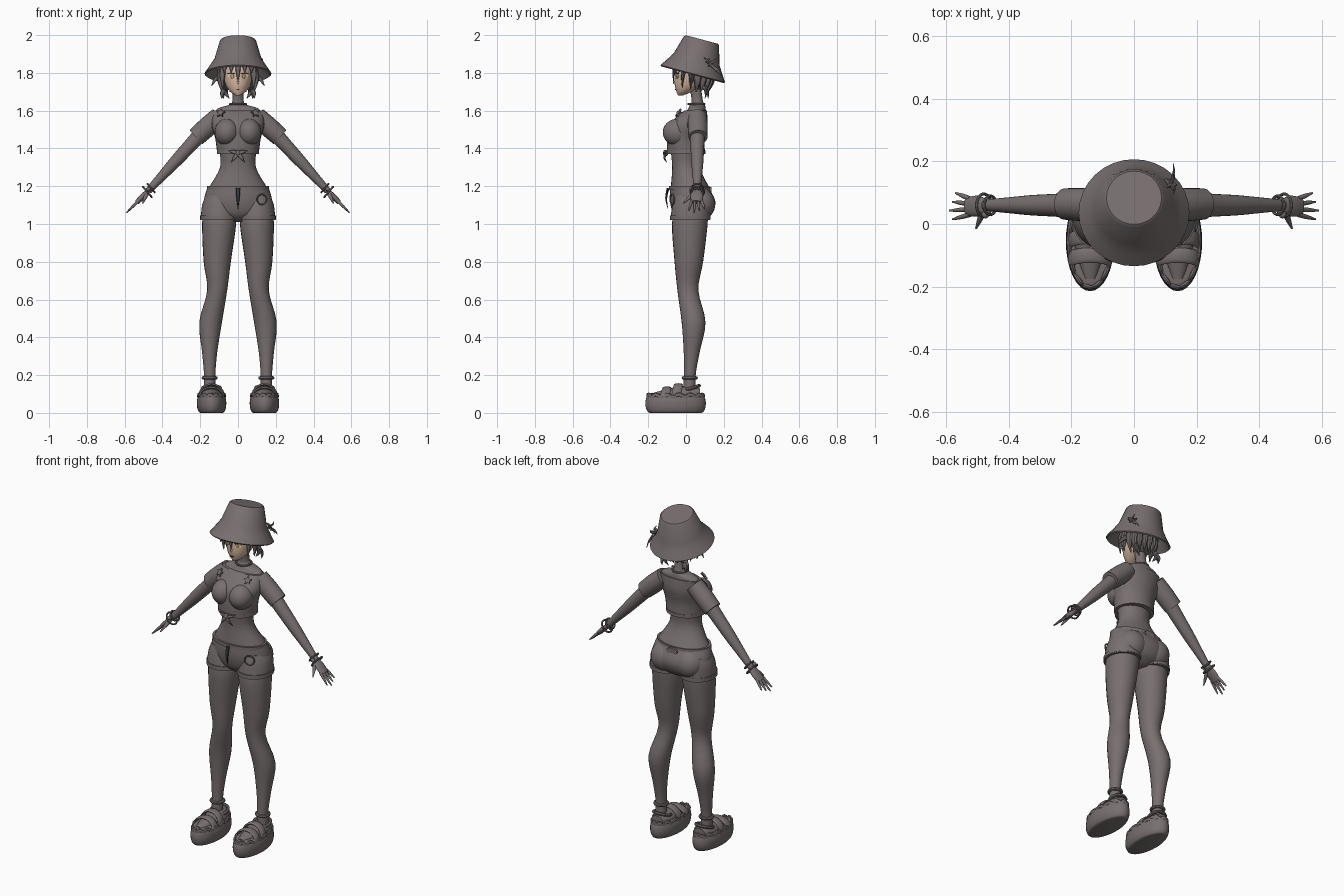
import bpy, bmesh
from math import sin, cos, pi, tau, radians
from mathutils import Vector

default_cube = bpy.data.objects.get("Cube")
if default_cube:
    bpy.data.objects.remove(default_cube)

SIDEWAYS, DEPTH, UP = Vector((1, 0, 0)), Vector((0, 1, 0)), Vector((0, 0, 1))
SIDES = (-1, 1)
parts = []


def material(name, *colour):
    mat = bpy.data.materials.new(name)
    mat.use_nodes = True
    mat.diffuse_color = (*colour, 1)
    shader = mat.node_tree.nodes["Principled BSDF"]
    shader.inputs["Base Color"].default_value = mat.diffuse_color
    return mat


TAUPE = material("taupe", .19, .16, .16)
HAIR = material("dark_taupe", .16, .14, .14)
SKIN = material("face_skin", .7, .5, .36)
PALE = material("eye_pale", .8, .7, .5)
AMBER = material("iris_amber", .4, .25, .1)
BLACK = material("near_black", .04, .04, .04)


def finish(obj, name, mat):
    obj.name = obj.data.name = name
    obj.data.materials.append(mat)
    parts.append(obj)
    return obj


def from_bmesh(name, bm, mat):
    bmesh.ops.recalc_face_normals(bm, faces=bm.faces)
    mesh = bpy.data.meshes.new(name)
    bm.to_mesh(mesh)
    bm.free()
    obj = bpy.data.objects.new(name, mesh)
    bpy.context.collection.objects.link(obj)
    return finish(obj, name, mat)


def spline(rows, steps):
    """Interpolate rows of (x, y, z, half width, half depth) smoothly."""
    rows = [Vector(row) for row in rows]
    padded = [rows[0], *rows, rows[-1]]
    result = []
    for before, start, end, after in zip(padded, padded[1:], padded[2:], padded[3:]):
        leave, arrive = (end - before) / 2, (after - start) / 2
        for step in range(steps):
            t = step / steps
            ease = t * t * (3 - 2 * t)
            bend = t * (1 - t)
            result.append(start.lerp(end, ease) + leave * bend * (1 - t) - arrive * bend * t)
    return result + [rows[-1]]


def loft(name, rows, mat=TAUPE, ref=DEPTH, level=False, steps=4, sides=24):
    """Skin elliptical rings along a path; level keeps every ring horizontal."""
    rows = spline(rows, steps)
    bm = bmesh.new()
    rings = []
    for before, row, after in zip([rows[0], *rows], rows, [*rows[1:], rows[-1]]):
        along = UP if level else (after.xyz - before.xyz).normalized()
        across = ref.cross(along).normalized()
        other = along.cross(across)
        width, depth = max(row[3], .001), max(row[4], .001)
        angles = [tau * side / sides for side in range(sides)]
        rings.append([bm.verts.new(row.xyz + across * width * cos(angle) + other * depth * sin(angle))
                      for angle in angles])
    for lower, upper in zip(rings, rings[1:]):
        for side in range(sides):
            bm.faces.new((lower[side - 1], lower[side], upper[side], upper[side - 1]))
    bm.faces.new(rings[0])
    bm.faces.new(rings[-1])
    return from_bmesh(name, bm, mat)


def column(name, rows, x=0, mat=TAUPE, steps=4):
    """Level rings given as (height, y, half width, half depth)."""
    placed = [(x, y, height, width, depth) for height, y, width, depth in rows]
    return loft(name, placed, mat, level=True, steps=steps, sides=32)


def limb(name, start, end, radii, squash=1, ref=DEPTH):
    """Straight limb whose radii are spread evenly from start to end."""
    start, end = Vector(start), Vector(end)
    last = len(radii) - 1
    rows = [(*start.lerp(end, i / last), radius * squash, radius) for i, radius in enumerate(radii)]
    return loft(name, rows, ref=ref)


def lock(name, start, end, size, mat=HAIR, ref=DEPTH):
    """Pointed strand that bows away from the head's axis."""
    start, end = Vector(start), Vector(end)
    middle = (start + end) / 2
    middle += Vector((middle.x, middle.y - .05, 0)).normalized() * .01
    rows = [(*point, size * scale, size * scale * .6)
            for point, scale in ((start, 1), (middle, .7), (end, .1))]
    return loft(name, rows, mat, ref, sides=8)


def ball(name, location, size, mat=TAUPE):
    bpy.ops.mesh.primitive_uv_sphere_add(segments=24, ring_count=16, location=location)
    obj = finish(bpy.context.object, name, mat)
    obj.scale = size
    return obj


def band(name, location, radius, thickness, rotation=(0, 0, 0)):
    bpy.ops.mesh.primitive_torus_add(major_radius=radius, minor_radius=thickness, major_segments=32,
                                     minor_segments=8, location=location, rotation=rotation)
    return finish(bpy.context.object, name, TAUPE)


def plate(name, location, size, mat, yaw=0):
    bpy.ops.mesh.primitive_cylinder_add(vertices=24, location=location, rotation=(pi / 2, 0, yaw))
    obj = finish(bpy.context.object, name, mat)
    obj.scale = size
    return obj


def star(name, location, yaw):
    bm = bmesh.new()
    spokes = [(.012 if i % 2 else .026, i * pi / 5) for i in range(10)]
    face = bm.faces.new([bm.verts.new((length * sin(turn), length * cos(turn), 0)) for length, turn in spokes])
    lifted = bmesh.ops.extrude_face_region(bm, geom=[face])["geom"]
    bmesh.ops.translate(bm, vec=UP * .01, verts=[item for item in lifted if isinstance(item, bmesh.types.BMVert)])
    obj = from_bmesh(name, bm, TAUPE)
    obj.location, obj.rotation_euler = location, (radians(60), 0, yaw)
    return obj


def hem(name, height, y, width, depth, x=0):
    """Narrow raised edge around a garment."""
    return column(name, [(height + lift, y, width, depth) for lift in (-.01, .01)], x, steps=1)


# Body, shirt and shorts
column("torso", [(1.2, .02, .15, .1), (1.3, 0, .095, .073), (1.4, 0, .1, .08), (1.5, .02, .12, .09),
                 (1.6, .055, .12, .05), (1.63, .06, .05, .04), (1.65, .06, .03, .03), (1.72, .05, .03, .03)])
column("shirt", [(1.37, 0, .11, .1), (1.45, 0, .12, .1), (1.53, .015, .14, .1), (1.6, .05, .13, .06)])
hem("shirt_hem", 1.38, 0, .112, .102)
column("shorts", [(1.01, .03, .04, .05), (1.05, .035, .15, .1), (1.12, .035, .18, .12), (1.2, .016, .16, .1)])
hem("waistband", 1.19, .017, .163, .108)
plate("back_patch", (0, .128, 1.175), (.035, .02, .008), TAUPE)
lock("drawstring", (0, -.095, 1.19), (0, -.095, 1.08), .012, BLACK)
band("pocket_ring", (.127, -.073, 1.13), .027, .004, (pi / 2, 0, .4))
band("collar", (0, .055, 1.635), .042, .006)

# Knotted shirt front
knot = Vector((0, -.108, 1.375))
ball("knot", knot, (.016, .014, .016))
for s in SIDES:
    lock("knot_loop", knot, (s * .05, -.1, 1.39), .014, TAUPE)
    lock("knot_tail", knot, (s * .036, -.1, 1.325), .014, TAUPE)

for s in SIDES:
    # Rounded masses, shorts leg and ornament
    ball("bust", (s * .058, -.045, 1.485), (.066, .078, .072))
    ball("seat", (s * .08, .075, 1.105), (.085, .08, .085))
    column("shorts_leg", [(1.15, .03, .07, .09), (1.1, .028, .09, .1), (1.02, .022, .098, .106)], s * .1)
    hem("cuff", 1.035, .022, .1, .108, s * .1)
    star("shoulder_star", (s * .09, -.035, 1.585), s * .4)

    # Leg
    leg_path = [(.1, .03, 1.08, .08), (.1, .02, 1, .09), (.11, .015, .8, .072), (.11, .01, .65, .053),
                (.145, .04, .48, .06), (.15, .03, .32, .04), (.15, .02, .2, .03), (.15, .02, .1, .033)]
    loft("leg", [(s * x, y, z, radius, radius * 1.05) for x, y, z, radius in leg_path], level=True)

    # Foot and sandal
    foot_x, foot_y = s * .14, -.055
    limb("foot", (foot_x, .075, .1), (foot_x, -.175, .09), (.03, .045, .035, .015), 1.3, UP)
    layers = [(pi * i / 8, sin(pi * i / 8)) for i in range(9)]
    column("sole", [(.05 - .05 * cos(angle), foot_y, .058 + .02 * bulge, .135 + .025 * bulge)
                    for angle, bulge in layers], foot_x)
    turns = [tau * i / 96 for i in range(97)]
    loft("wavy_rim", [(foot_x + .068 * cos(turn), foot_y + .147 * sin(turn), .09 + .007 * sin(turn * 14), .008, .011)
                      for turn in turns], ref=UP, steps=1, sides=8)
    arc = [pi * i / 12 for i in range(13)]
    for strap_y, rise in ((-.055, .065), (-.115, .048)):
        loft("strap", [(foot_x + .064 * cos(turn), strap_y + .015 * sin(turn), .085 + rise * sin(turn), .007, .024)
                       for turn in arc], steps=1, sides=12)
    band("ankle_strap", (s * .15, .02, .185), .034, .009)
    band("heel_strap", (foot_x, .025, .13), .047, .009, (.3, 0, 0))

    # Arm, sleeve and hand
    limb("arm", (s * .12, .06, 1.56), (s * .475, .06, 1.175), (.045, .04, .036, .032, .025, .018))
    limb("sleeve", (s * .1, .06, 1.57), (s * .222, .064, 1.46), (.05, .053, .05))
    limb("palm", (s * .47, .06, 1.18), (s * .535, .055, 1.115), (.018, .031, .033, .028), .45)
    for finger in range(4):
        reach = .59 - .01 * abs(finger - 1)
        limb("finger", (s * .525, .03 + finger * .017, 1.125), (s * reach, .015 + finger * .028, 1.65 - reach),
             (.008, .007, .003))
    limb("thumb", (s * .48, .045, 1.165), (s * .505, -.014, 1.11), (.012, .009, .003), ref=SIDEWAYS)
    for x, size in ((.46, .03), (.48, .036)):
        band("bracelet", (s * x, .06, 1.65 - x), size, .005, (0, s * radians(130), 0))
    ball("bracelet_charm", (s * .475, .03, 1.185), (.012, .012, .012))

# Head and face
column("face", [(1.68, -.03, .01, .012), (1.7, -.01, .04, .04), (1.74, .02, .067, .08),
                (1.8, .03, .078, .09), (1.86, .03, .07, .08)], mat=SKIN)
lock("nose", (0, -.05, 1.76), (0, -.062, 1.74), .008, SKIN)
plate("mouth", (0, -.055, 1.712), (.012, .002, .004), BLACK)
for s in SIDES:
    yaw = s * radians(32)
    plate("eye", (s * .036, -.049, 1.782), (.018, .013, .004), PALE, yaw)
    plate("iris", (s * .035, -.051, 1.782), (.009, .012, .004), AMBER, yaw)
    plate("lash", (s * .037, -.05, 1.797), (.02, .004, .0048), BLACK, yaw)

# Hair cap, nape, fringe, side locks and two low tails
ball("hair_cap", (0, .055, 1.81), (.088, .086, .1), HAIR)
for i in range(9):
    turn = pi * (i + .5) / 9
    x, back = .082 * cos(turn), .078 * sin(turn)
    lock("nape_lock", (x, .05 + back, 1.81), (x * .8, .04 + back, 1.7), .026, ref=SIDEWAYS)
for i in range(-2, 3):
    x = i * .028
    lock("fringe", (x, abs(x) * .5 - .045, 1.86), (x * 1.3, abs(x) * .5 - .066, 1.8 if i else 1.755), .017)
for s in SIDES:
    lock("side_lock", (s * .072, 0, 1.85), (s * .08, -.02, 1.72), .022)
    lock("ear_lock", (s * .08, .03, 1.83), (s * .09, .025, 1.71), .024)
    lock("flick", (s * .08, .04, 1.8), (s * .14, .03, 1.73), .014)
    tie = Vector((s * .066, .1, 1.72))
    ball("hair_tie", tie, (.014, .014, .012), HAIR)
    for turn in (0, pi / 3, pi):
        lock("low_tail", tie, tie + Vector((s * .02 * cos(turn), .02 * sin(turn), -.055)), .016)

# Bucket hat tilted back, with a star and ribbons at its left rear
outside = [(0, .177), (.04, .15), (.08, .125), (.18, .096), (.187, .088)]
inside = [(height - .006, radius - .006) for height, radius in reversed(outside)]
hat = column("bucket_hat", [(height, 0, radius, radius) for height, radius in inside + outside], steps=1)
hat.location, hat.rotation_euler = (0, .036, 1.796), (-.26, 0, 0)
pin = Vector((.115, .125, 1.85))
star("hat_star", pin, radians(130))
for back, rise in ((.07, -.07), (.04, -.05), (-.03, .03), (.035, .025)):
    lock("hat_ribbon", pin, pin + Vector((.01, back, rise)), .009, TAUPE, SIDEWAYS)

# Smooth shading with crisp hems and rims
bpy.ops.object.select_all(action="DESELECT")
for part in parts:
    part.select_set(True)
bpy.context.view_layer.objects.active = parts[0]
bpy.ops.object.shade_smooth_by_angle(angle=radians(40))
